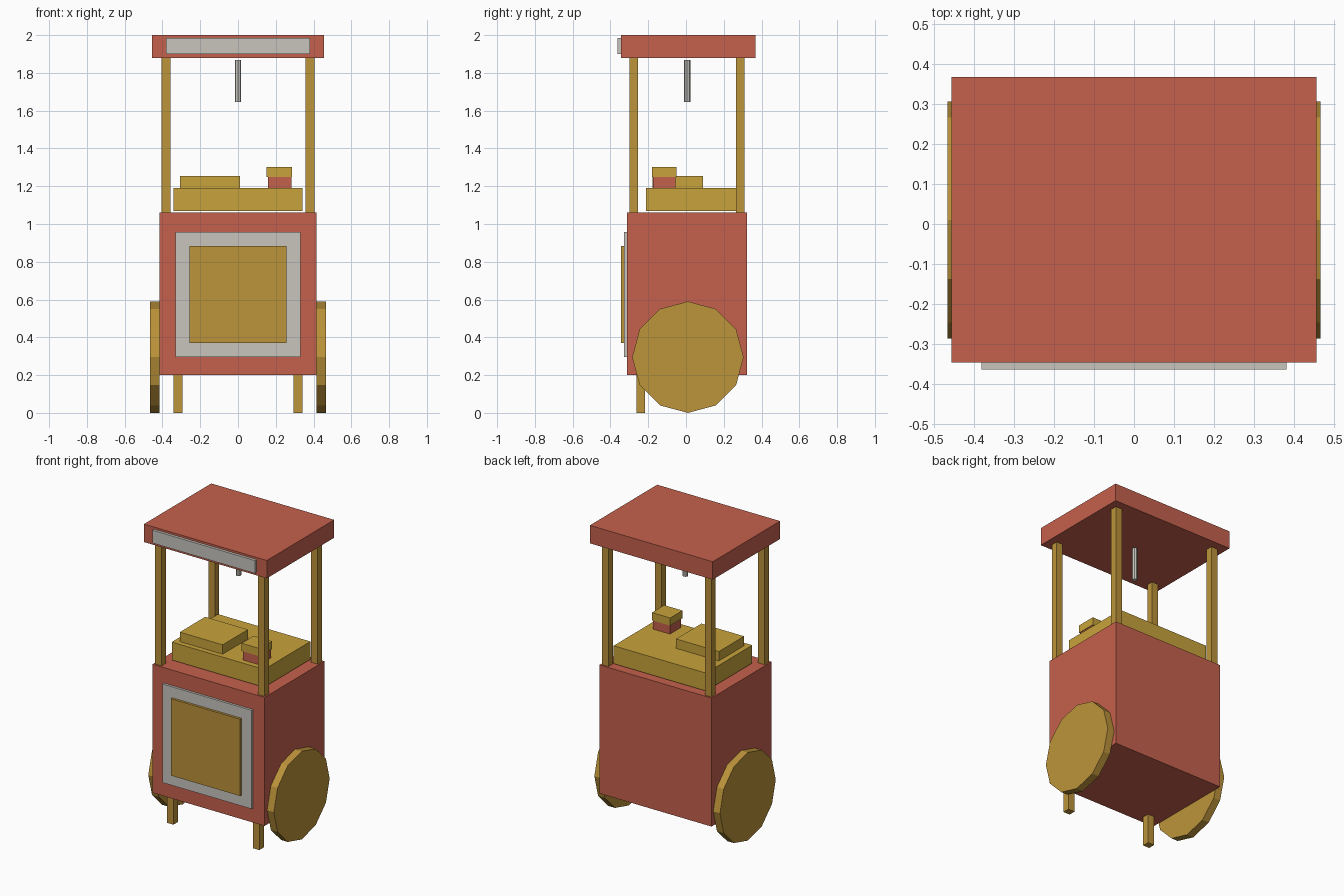
import bpy
import math

if "Cube" in bpy.data.objects:
    bpy.data.objects.remove(bpy.data.objects["Cube"])


def make_material(name, rgb):
    mat = bpy.data.materials.new(name)
    mat.diffuse_color = (*rgb, 1.0)
    mat.use_nodes = True
    mat.node_tree.nodes["Principled BSDF"].inputs["Base Color"].default_value = mat.diffuse_color
    return mat


RED = make_material("warm red paint", (0.558, 0.119, 0.074))
WOOD = make_material("brown wood", (0.503, 0.292, 0.042))
YELLOW = make_material("mustard yellow", (0.578, 0.366, 0.045))
GREY = make_material("pale grey", (0.578, 0.558, 0.515))


def box(name, x, y, z, mat):
    """Box from (min, max) extents on each axis."""
    mesh_center = [(a + b) / 2 for a, b in (x, y, z)]
    bpy.ops.mesh.primitive_cube_add(size=1, location=mesh_center)
    obj = bpy.context.object
    obj.name = name
    obj.scale = [b - a for a, b in (x, y, z)]
    bpy.ops.object.transform_apply(location=False, rotation=False, scale=True)
    obj.data.materials.append(mat)
    return obj


def cylinder(name, sides, radius, depth, location, mat, rotation=(0, 0, 0)):
    bpy.ops.mesh.primitive_cylinder_add(vertices=sides, radius=radius, depth=depth,
                                        location=location, rotation=rotation)
    obj = bpy.context.object
    obj.name = name
    obj.data.materials.append(mat)
    return obj


# Cart body with framed front panel
box("cart_body", (-0.415, 0.415), (-0.312, 0.323), (0.20, 1.06), RED)
box("panel_frame", (-0.331, 0.331), (-0.328, -0.312), (0.297, 0.957), GREY)
box("front_panel", (-0.257, 0.257), (-0.344, -0.328), (0.37, 0.884), WOOD)

# Roof and its front board
box("roof", (-0.455, 0.455), (-0.345, 0.367), (1.88, 2.00), RED)
box("roof_board", (-0.38, 0.38), (-0.363, -0.345), (1.90, 1.986), GREY)

# Mirrored parts: roof posts, front legs, wheels
for side, s in (("left", -1), ("right", 1)):
    post_x = sorted((s * 0.357, s * 0.405))
    box(f"front_post_{side}", post_x, (-0.299, -0.253), (1.06, 1.88), WOOD)
    box(f"back_post_{side}", post_x, (0.264, 0.311), (1.06, 1.88), WOOD)
    box(f"front_leg_{side}", sorted((s * 0.294, s * 0.342)), (-0.263, -0.216),
        (0.0, 0.20), WOOD)
    cylinder(f"wheel_{side}", 12, 0.295, 0.05, (s * 0.44, 0.01, 0.295), WOOD,
             (0, math.pi / 2, 0))

# Counter tray and the goods on it
box("counter_tray", (-0.342, 0.342), (-0.212, 0.277), (1.07, 1.19), YELLOW)
box("flat_block", (-0.306, 0.011), (-0.178, 0.09), (1.19, 1.253), YELLOW)
box("small_tub", (0.158, 0.282), (-0.175, -0.056), (1.19, 1.25), RED)
box("small_tub_lid", (0.152, 0.287), (-0.18, -0.05), (1.25, 1.302), YELLOW)

# Hanging lamp tube under the roof
cylinder("hanging_tube", 8, 0.017, 0.22, (0, 0.006, 1.757), GREY)
